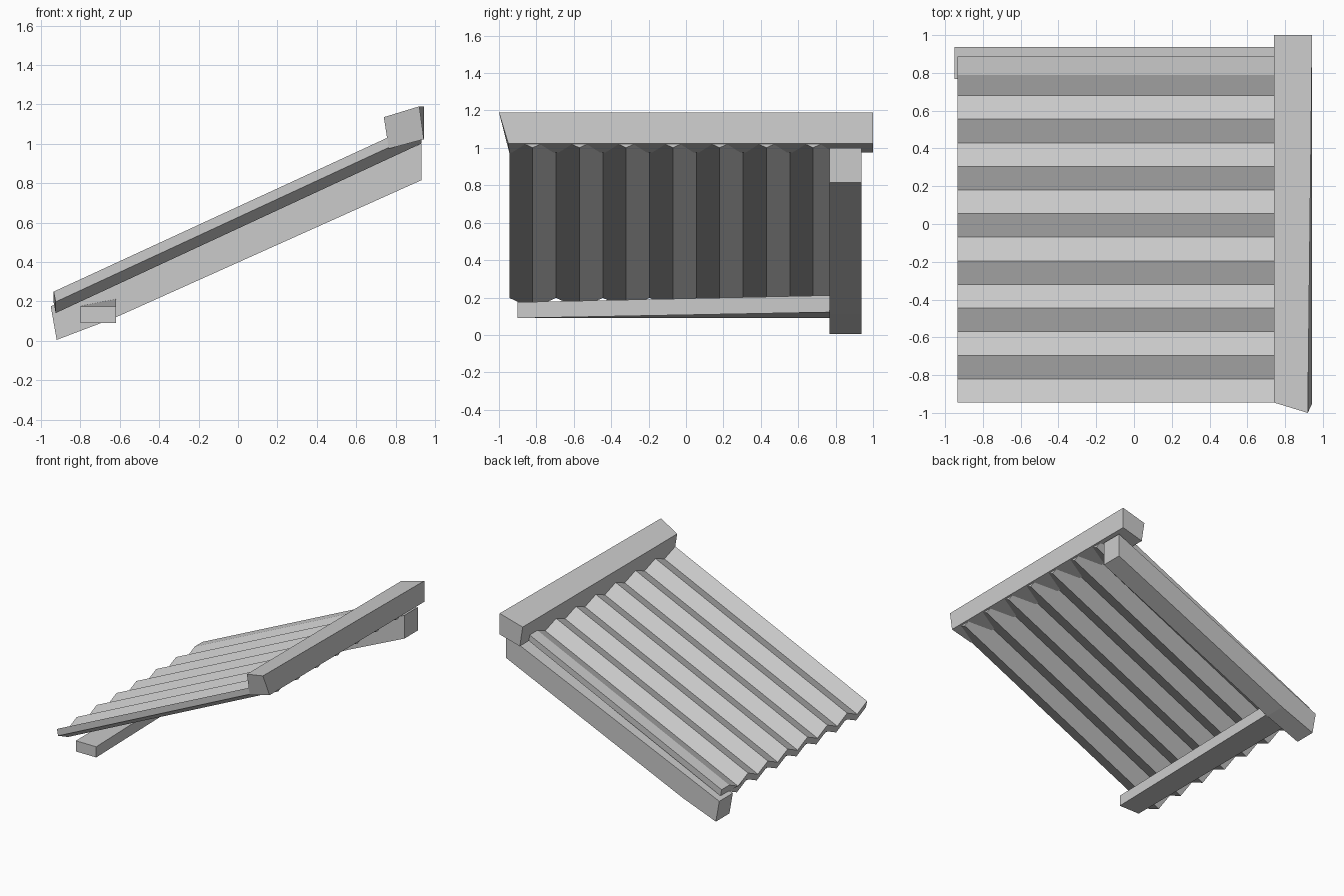
import bpy
import bmesh

cube = bpy.data.objects.get("Cube")
if cube:
    bpy.data.objects.remove(cube, do_unlink=True)

grey = bpy.data.materials.new("plain grey")
grey.use_nodes = True
grey.diffuse_color = (0.6, 0.6, 0.6, 1)
grey.node_tree.nodes["Principled BSDF"].inputs["Base Color"].default_value = (0.6, 0.6, 0.6, 1)


def loft(name, start, end):
    """Join two matching outlines into a closed flat-faced solid."""
    bm = bmesh.new()
    a = [bm.verts.new(p) for p in start]
    b = [bm.verts.new(p) for p in end]
    n = len(a)
    for i in range(n):
        j = (i + 1) % n
        bm.faces.new((a[i], a[j], b[j], b[i]))
    bm.faces.new(a[::-1])
    bm.faces.new(b)
    bmesh.ops.recalc_face_normals(bm, faces=bm.faces)
    mesh = bpy.data.meshes.new(name)
    bm.to_mesh(mesh)
    bm.free()
    mesh.materials.append(grey)
    obj = bpy.data.objects.new(name, mesh)
    bpy.context.collection.objects.link(obj)
    return obj


# Corrugated roof sheet: folded profile with a flat flange at the back
FOLD, DEPTH, THICK = 0.125, 0.057, 0.052
profile = [(-0.945 + FOLD * i, -DEPTH * (i % 2)) for i in range(14)]
profile += [(0.79, -0.006), (0.887, -0.006)]
low_end = [(-0.935, y, 0.25 + h) for y, h in profile]
low_end += [(-0.925, y, 0.25 + h - THICK) for y, h in reversed(profile)]
high_end = [(0.93, y, 1.11 + h) for y, h in profile]
high_end += [(0.93, y, 1.11 + h - THICK) for y, h in reversed(profile)]
loft("corrugated_roof", low_end, high_end)

# Sloping rafter under the back edge
side = [(-0.95, 0.175), (-0.92, 0.005), (-0.63, 0.115), (0.93, 0.815), (0.93, 1.0)]
loft("back_rafter", [(x, 0.767, z) for x, z in side], [(x, 0.938, z) for x, z in side])

# Cross beam under the low edge
loft("lower_cross_beam",
     [(-0.8, -0.9, 0.09), (-0.62, -0.9, 0.09), (-0.62, -0.9, 0.175), (-0.8, -0.9, 0.175)],
     [(-0.8, 0.79, 0.09), (-0.62, 0.79, 0.122), (-0.62, 0.79, 0.212), (-0.8, 0.79, 0.177)])

# Ridge beam along the high edge
loft("ridge_beam",
     [(0.74, -0.945, 1.135), (0.92, -1.0, 1.19), (0.943, -0.95, 1.023), (0.765, -0.945, 0.975)],
     [(0.74, 1.0, 1.135), (0.943, 1.0, 1.19), (0.943, 1.0, 1.023), (0.765, 1.0, 0.975)])
